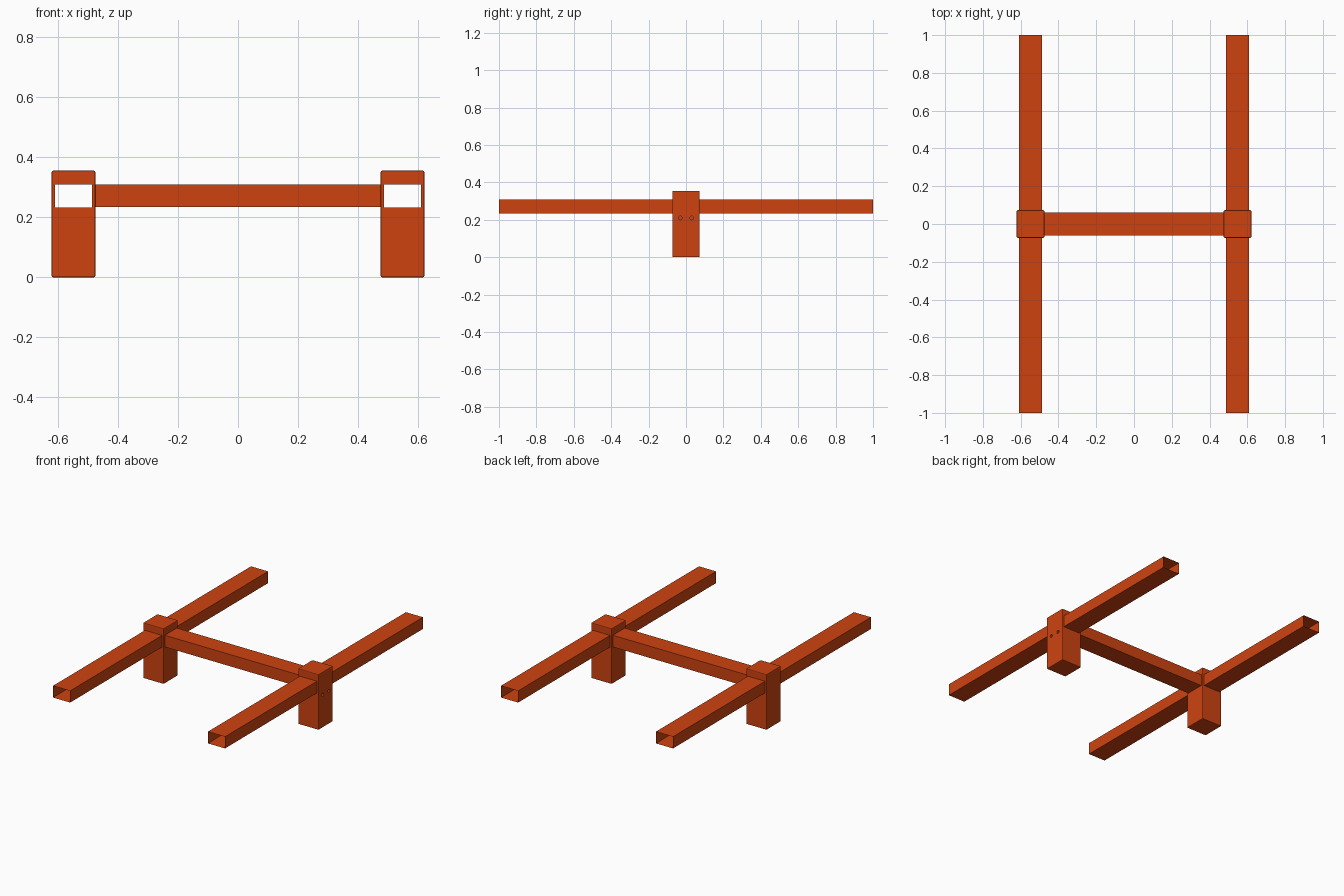
import bpy, bmesh, math
from mathutils import Matrix

if "Cube" in bpy.data.objects:
    bpy.data.objects.remove(bpy.data.objects["Cube"])

paint = bpy.data.materials.new("orange_red_paint")
paint.diffuse_color = (0.62, 0.055, 0.005, 1)
paint.use_nodes = True
paint.node_tree.nodes["Principled BSDF"].inputs["Base Color"].default_value = paint.diffuse_color

POST_X = 0.548          # centre of each post and long rail
RAIL_Z = 0.271          # centre height of rails and crossbar


def make(name, bm):
    bmesh.ops.recalc_face_normals(bm, faces=bm.faces)
    me = bpy.data.meshes.new(name)
    bm.to_mesh(me)
    bm.free()
    me.materials.append(paint)
    ob = bpy.data.objects.new(name, me)
    bpy.context.collection.objects.link(ob)
    return ob


def box(name, centre, size, open_axis=None):
    """Box, optionally with both ends open along one axis (thin tube)."""
    bm = bmesh.new()
    bmesh.ops.create_cube(bm, size=1,
                          matrix=Matrix.Translation(centre) @ Matrix.Diagonal((*size, 1)))
    if open_axis is not None:
        bm.normal_update()
        ends = [f for f in bm.faces if abs(f.normal[open_axis]) > 0.9]
        bmesh.ops.delete(bm, geom=ends, context='FACES_ONLY')
    return make(name, bm)


def cut(ob, cutter):
    cutter.hide_render = True
    cutter.hide_viewport = True
    mod = ob.modifiers.new("cut", 'BOOLEAN')
    mod.operation = 'DIFFERENCE'
    mod.solver = 'EXACT'
    mod.object = cutter


for side, sx in (("left", -1), ("right", 1)):
    x = sx * POST_X
    # Post with softened edges and a slot for the rail
    post = box(f"{side}_post", (x, 0, 0.1775), (0.146, 0.146, 0.355))
    bev = post.modifiers.new("bevel", 'BEVEL')
    bev.width = 0.005
    bev.segments = 2
    cut(post, box(f"{side}_slot_cutter", (x, 0, RAIL_Z), (0.123, 0.4, 0.077)))

    # Two bolt holes on the outer face of the right post
    if sx > 0:
        for i, y in enumerate((-0.031, 0.031)):
            bm = bmesh.new()
            bmesh.ops.create_cone(
                bm, cap_ends=True, segments=16, radius1=0.01, radius2=0.01, depth=0.08,
                matrix=Matrix.Translation((x + 0.073, y, 0.21)) @ Matrix.Rotation(math.pi / 2, 4, 'Y'))
            cut(post, make(f"bolt_hole_cutter_{i}", bm))

    # Long open-ended rail
    box(f"{side}_rail", (x, 0, RAIL_Z), (0.121, 2.0, 0.075), open_axis=1)

# Crossbar between the posts
box("crossbar", (0, 0, RAIL_Z), (0.952, 0.121, 0.075), open_axis=0)
